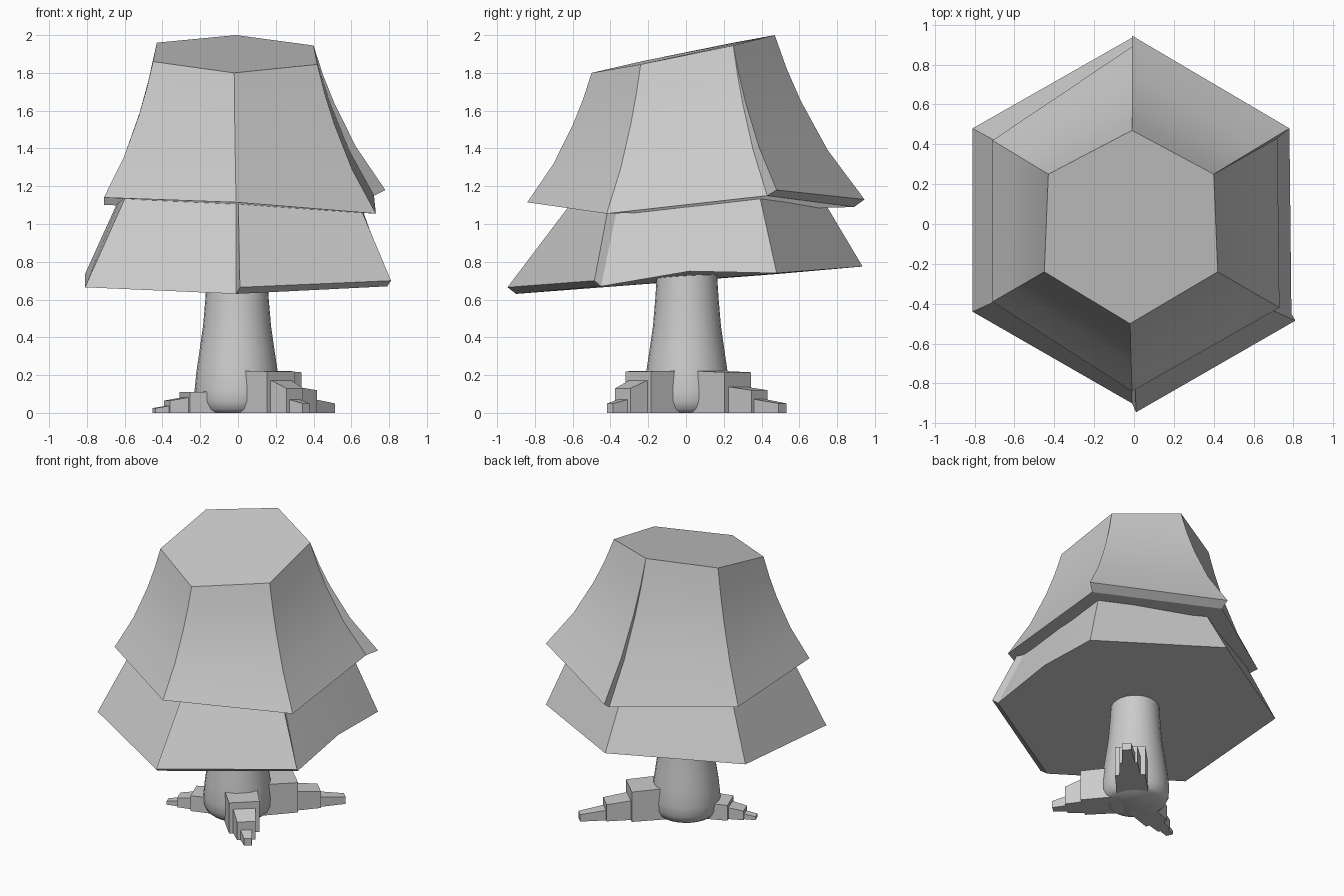
import bpy, bmesh, math
from mathutils import Vector

if "Cube" in bpy.data.objects:
    bpy.data.objects.remove(bpy.data.objects["Cube"])


def finish(name, bm, angle=None):
    bmesh.ops.remove_doubles(bm, verts=bm.verts, dist=0.0005)
    bmesh.ops.dissolve_degenerate(bm, edges=bm.edges, dist=0.0005)
    bmesh.ops.recalc_face_normals(bm, faces=bm.faces)
    me = bpy.data.meshes.new(name)
    bm.to_mesh(me)
    bm.free()
    ob = bpy.data.objects.new(name, me)
    bpy.context.collection.objects.link(ob)
    if angle:
        bpy.ops.object.select_all(action='DESELECT')
        ob.select_set(True)
        bpy.context.view_layer.objects.active = ob
        bpy.ops.object.shade_smooth_by_angle(angle=math.radians(angle))


def tier(name, top, bottom, panel, out_top, out_bottom, curve):
    """Hexagonal skirt; the side starting at corner `panel` flares out with a lip."""
    bm = bmesh.new()

    def column(a, b):
        # curve pairs: (fraction of the drop, fraction of the spread)
        a, b = Vector(a), Vector(b)
        return [bm.verts.new((a.x + (b.x - a.x) * s, a.y + (b.y - a.y) * s,
                              a.z + (b.z - a.z) * d)) for d, s in curve]

    def strip(c, d):
        for k in range(len(curve) - 1):
            bm.faces.new((c[k], c[k + 1], d[k + 1], d[k]))

    n = len(top)
    cols = [column(a, b) for a, b in zip(top, bottom)]
    o0, o1 = [column(a, b) for a, b in zip(out_top, out_bottom)]
    i0, i1 = cols[panel], cols[panel + 1]
    for i in range(n):
        if i != panel:
            strip(cols[i], cols[(i + 1) % n])
    strip(i0, o0)
    strip(o0, o1)
    strip(o1, i1)
    bm.faces.new((i0[-1], i1[-1], o1[-1], o0[-1]))
    bm.faces.new([c[-1] for c in cols])
    bm.faces.new([c[0] for c in cols])
    if out_top[0] != top[panel]:
        bm.faces.new((i0[0], o0[0], o1[0], i1[0]))
    finish(name, bm, 25)


# Upper foliage, with a slanted flat top
top = [(-.02, -.50, 1.80), (.42, -.24, 1.845), (.40, .25, 1.945),
       (-.01, .47, 2.0), (-.43, .25, 1.96), (-.45, -.24, 1.86)]
tier("upper_foliage", top,
     [(-.01, -.84, 1.115), (.73, -.42, 1.055), (.72, .43, 1.15),
      (-.01, .89, 1.09), (-.71, .42, 1.10), (-.71, -.39, 1.14)],
     2, [top[2], top[3]], [(.78, .48, 1.18), (-.01, .945, 1.13)],
     [(0, 0), (.2, .13), (.4, .29), (.7, .59), (1, 1)])

# Lower foliage, with a raised middle on the right hem
tier("lower_foliage",
     [(-.01, -.49, 1.2), (.58, -.34, 1.2), (.59, 0, 1.22), (.60, .37, 1.24),
      (0, .67, 1.22), (-.59, .36, 1.22), (-.57, -.33, 1.2)],
     [(-.01, -.90, .63), (.79, -.45, .67), (.785, .02, .75), (.78, .48, .74),
      (-.01, .935, .775), (-.81, .48, .735), (-.81, -.44, .665)],
     0, [(0, -.54, 1.2), (.60, -.39, 1.2)],
     [(.01, -.945, .665), (.81, -.485, .70)],
     [(0, 0), (1, 1)])

# Round trunk with a swollen foot
profile = [(.18, 0), (.205, .02), (.222, .06), (.225, .12), (.215, .22), (.20, .32),
           (.18, .46), (.168, .60), (.155, .80)]
bm = bmesh.new()
sides = 24
rings = [[bm.verts.new((-.005 + r * math.cos(a * math.tau / sides),
                        .005 + r * math.sin(a * math.tau / sides), z))
          for a in range(sides)] for r, z in profile]
for lo, hi in zip(rings, rings[1:]):
    for i in range(sides):
        j = (i + 1) % sides
        bm.faces.new((lo[i], lo[j], hi[j], hi[i]))
bm.faces.new(rings[0])
bm.faces.new(rings[-1])
finish("trunk", bm, 40)


# Roots: stepped tapering blocks (r0, r1, width0, width1, height0, height1)
def root(name, direction, blocks):
    d = Vector(direction).normalized()
    side = Vector((-d.y, d.x))
    bm = bmesh.new()
    for r0, r1, w0, w1, h0, h1 in blocks:
        ends = []
        for r, w, h in ((r0, w0, h0), (r1, w1, h1)):
            ends.append([bm.verts.new((*(d * r + side * s * w / 2), z))
                         for s, z in ((-1, 0), (1, 0), (1, h), (-1, h))])
        a, b = ends
        bm.faces.new(a)
        bm.faces.new(b)
        for i in range(4):
            j = (i + 1) % 4
            bm.faces.new((a[i], a[j], b[j], b[i]))
    finish(name, bm)


root("back_right_root", (.50, .52),
     [(.08, .38, .21, .20, .225, .215), (.36, .54, .14, .12, .14, .12),
      (.52, .71, .09, .06, .075, .05)])
root("front_right_root", (.35, -.39),
     [(.08, .34, .22, .20, .225, .22), (.32, .45, .15, .12, .18, .13),
      (.43, .54, .08, .05, .075, .05)])
root("left_root", (-.43, -.16),
     [(.08, .30, .18, .16, .115, .11), (.28, .40, .11, .09, .085, .065),
      (.38, .475, .06, .05, .04, .025)])
